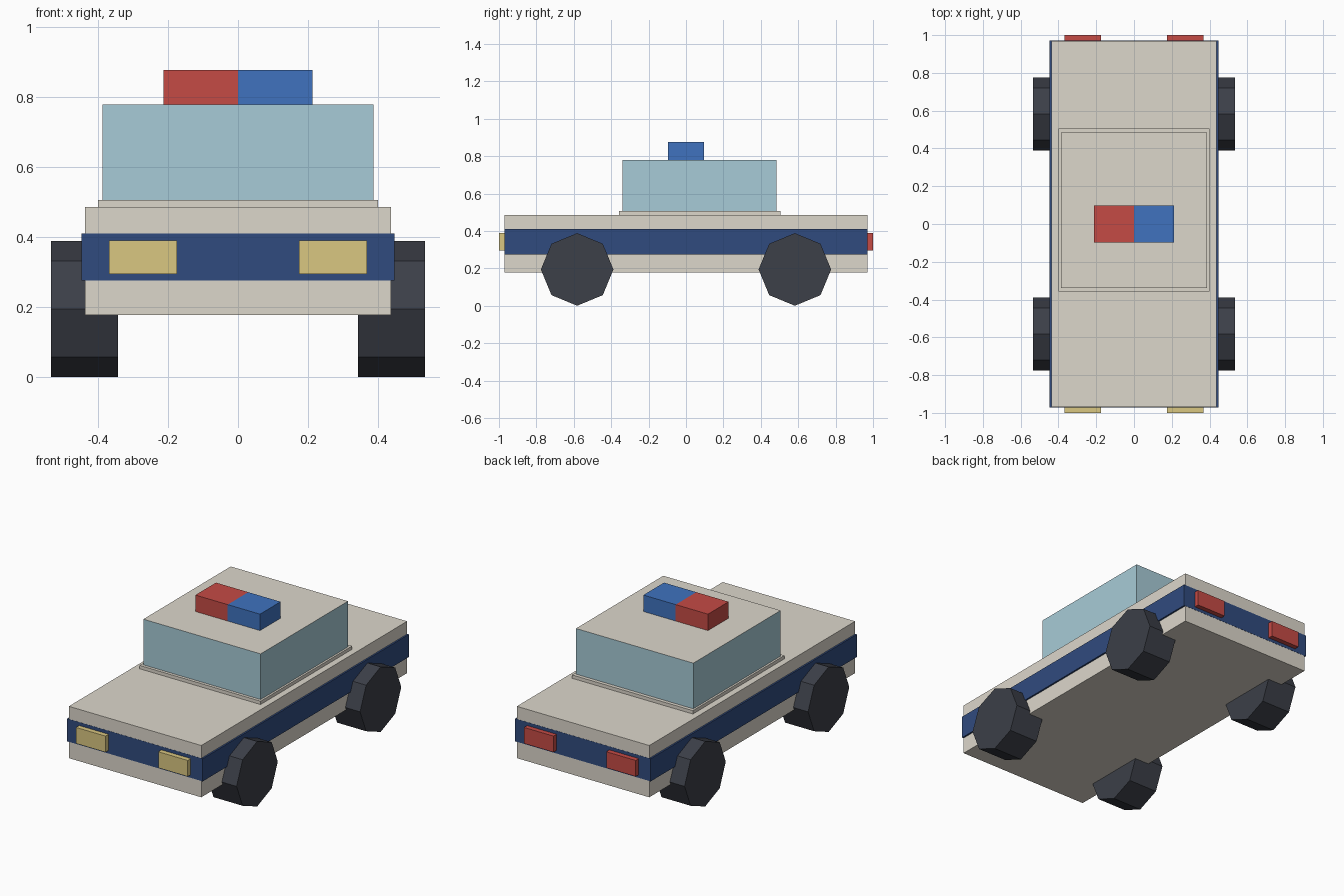
import bpy
import math

if "Cube" in bpy.data.objects:
    bpy.data.objects.remove(bpy.data.objects["Cube"])


def material(name, rgb):
    mat = bpy.data.materials.new(name)
    mat.diffuse_color = (*rgb, 1)
    mat.use_nodes = True
    mat.node_tree.nodes["Principled BSDF"].inputs["Base Color"].default_value = mat.diffuse_color
    return mat


CREAM = material("cream", (0.72, 0.68, 0.60))
NAVY = material("navy", (0.03, 0.07, 0.21))
GLASS = material("glass", (0.39, 0.60, 0.68))
RED = material("red", (0.56, 0.07, 0.06))
BLUE = material("blue", (0.05, 0.17, 0.52))
YELLOW = material("yellow", (0.70, 0.57, 0.22))
RUBBER = material("rubber", (0.045, 0.05, 0.065))


def box(name, x, y, z, mat):
    """Box spanning the given (min, max) ranges."""
    bpy.ops.mesh.primitive_cube_add(size=1, location=[(a + b) / 2 for a, b in (x, y, z)])
    obj = bpy.context.object
    obj.name = name
    obj.scale = [b - a for a, b in (x, y, z)]
    bpy.ops.object.transform_apply(location=False, rotation=False, scale=True)
    obj.data.materials.append(mat)
    return obj


# Body with a painted band wrapping around it
box("body", (-0.437, 0.437), (-0.97, 0.97), (0.177, 0.486), CREAM)
box("body_stripe", (-0.447, 0.447), (-0.971, 0.971), (0.275, 0.41), NAVY)

# Cabin on a thin ledge: glass sides, painted roof
box("cabin_ledge", (-0.399, 0.399), (-0.357, 0.505), (0.48, 0.506), CREAM)
cabin = box("cabin", (-0.387, 0.387), (-0.339, 0.484), (0.5, 0.778), GLASS)
cabin.data.materials.append(CREAM)
for face in cabin.data.polygons:
    if face.normal.z > 0.9:
        face.material_index = 1

# Roof beacons
box("red_beacon", (-0.213, 0), (-0.097, 0.097), (0.775, 0.876), RED)
box("blue_beacon", (0, 0.213), (-0.097, 0.097), (0.775, 0.876), BLUE)

# Lights and octagonal wheels on each side
for side, s in (("left", -1), ("right", 1)):
    span = sorted((s * 0.174, s * 0.368))
    box(f"{side}_headlight", span, (-1.0, -0.95), (0.294, 0.39), YELLOW)
    box(f"{side}_taillight", span, (0.95, 1.0), (0.294, 0.39), RED)
    for end, y in (("front", -0.582), ("rear", 0.582)):
        bpy.ops.mesh.primitive_cylinder_add(
            vertices=8, radius=0.194, depth=0.192,
            location=(s * 0.438, y, 0.194), rotation=(0, math.pi / 2, 0))
        wheel = bpy.context.object
        wheel.name = f"{end}_{side}_wheel"
        wheel.data.materials.append(RUBBER)
